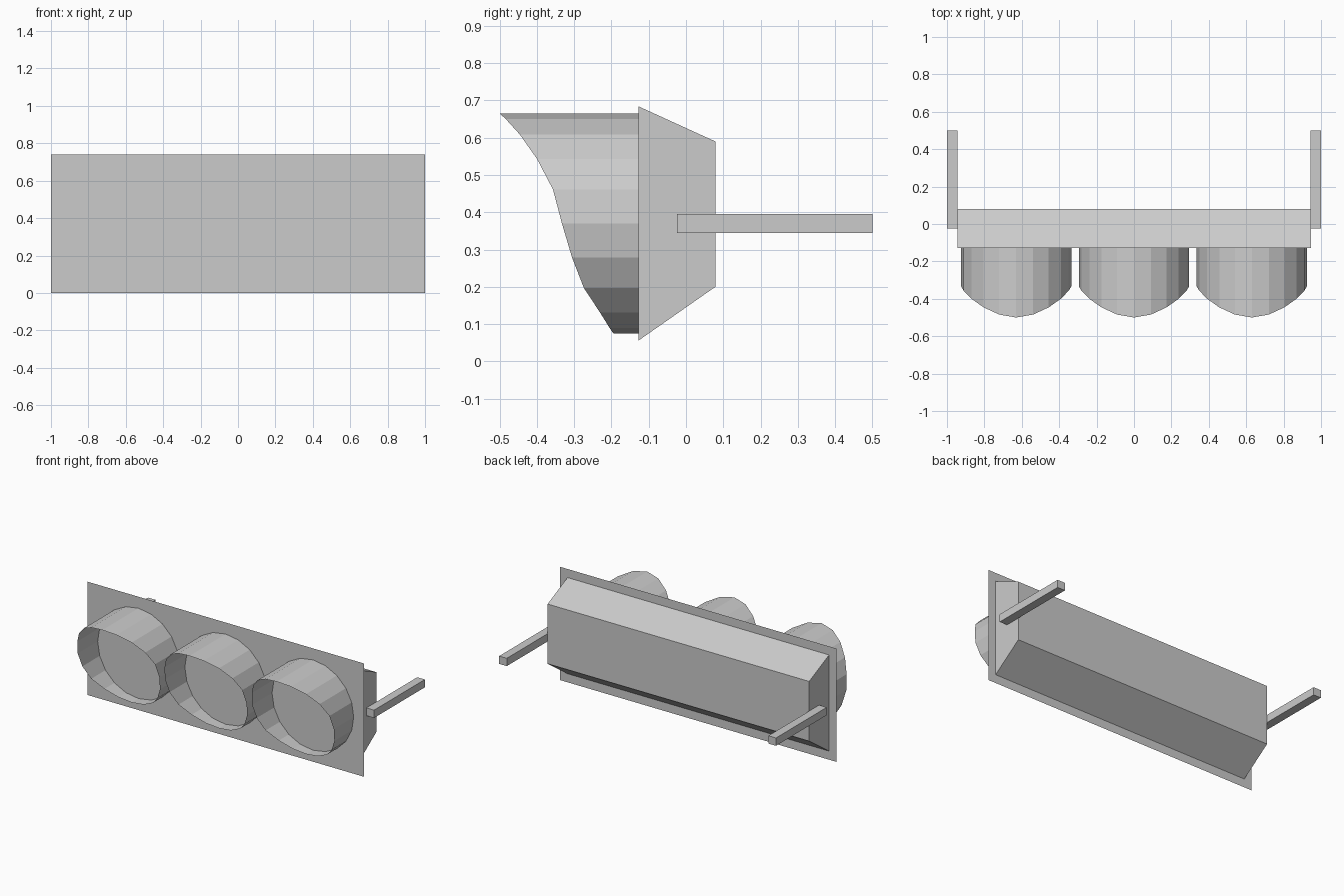
import bpy
import bmesh
import math

cube = bpy.data.objects.get("Cube")
if cube:
    bpy.data.objects.remove(cube, do_unlink=True)

# Single grey material
grey = bpy.data.materials.new("plain grey")
grey.use_nodes = True
colour = (0.6, 0.6, 0.6, 1)
grey.diffuse_color = colour
grey.node_tree.nodes["Principled BSDF"].inputs["Base Color"].default_value = colour

PLATE_Y = -0.127
MID_Z = 0.37


def add_object(name, bm):
    mesh = bpy.data.meshes.new(name)
    bm.to_mesh(mesh)
    bm.free()
    mesh.materials.append(grey)
    obj = bpy.data.objects.new(name, mesh)
    bpy.context.collection.objects.link(obj)
    return obj


def prism(name, profile, x0, x1, skip_side=None):
    """Extrude a (y, z) profile along x, optionally leaving one side open."""
    bm = bmesh.new()
    a = [bm.verts.new((x0, y, z)) for y, z in profile]
    b = [bm.verts.new((x1, y, z)) for y, z in profile]
    bm.faces.new(a[::-1])
    bm.faces.new(b)
    n = len(profile)
    for i in range(n):
        if i != skip_side:
            j = (i + 1) % n
            bm.faces.new((a[i], a[j], b[j], b[i]))
    bmesh.ops.recalc_face_normals(bm, faces=bm.faces)
    return add_object(name, bm)


# Thin sheet backing plate
bm = bmesh.new()
corners = [(-1, 0), (1, 0), (1, 2 * MID_Z), (-1, 2 * MID_Z)]
bm.faces.new([bm.verts.new((x, PLATE_Y, z)) for x, z in corners])
add_object("backing_plate", bm)

# Tapered housing behind the plate; the plate closes its front
housing = [(PLATE_Y, 0.056), (0.079, 0.2), (0.079, 0.59), (PLATE_Y, 0.684)]
prism("housing", housing, -0.945, 0.945, skip_side=3)

# Mounting arms on both ends
arm = [(-0.024, 0.345), (0.5, 0.345), (0.5, 0.396), (-0.024, 0.396)]
for side, name in ((1, "left_arm"), (-1, "right_arm")):
    prism(name, arm, *sorted((side * 0.945, side * 1.0)))

# Open lamp visors: front lip runs from the long top to the short bottom
LIP = [-0.5, -0.484, -0.446, -0.4, -0.357, -0.333,
       -0.306, -0.274, -0.231, -0.205, -0.195]
SIDES = 2 * (len(LIP) - 1)
RADIUS = 0.295


def visor(name, cx):
    bm = bmesh.new()
    back, front = [], []
    for i in range(SIDES):
        t = math.tau * i / SIDES
        x, z = cx + RADIUS * math.sin(t), MID_Z + RADIUS * math.cos(t)
        back.append(bm.verts.new((x, PLATE_Y, z)))
        front.append(bm.verts.new((x, LIP[min(i, SIDES - i)], z)))
    for i in range(SIDES):
        j = (i + 1) % SIDES
        bm.faces.new((front[i], front[j], back[j], back[i]))
    add_object(name, bm)


for name, cx in (("right_visor", -0.63), ("middle_visor", 0), ("left_visor", 0.63)):
    visor(name, cx)
